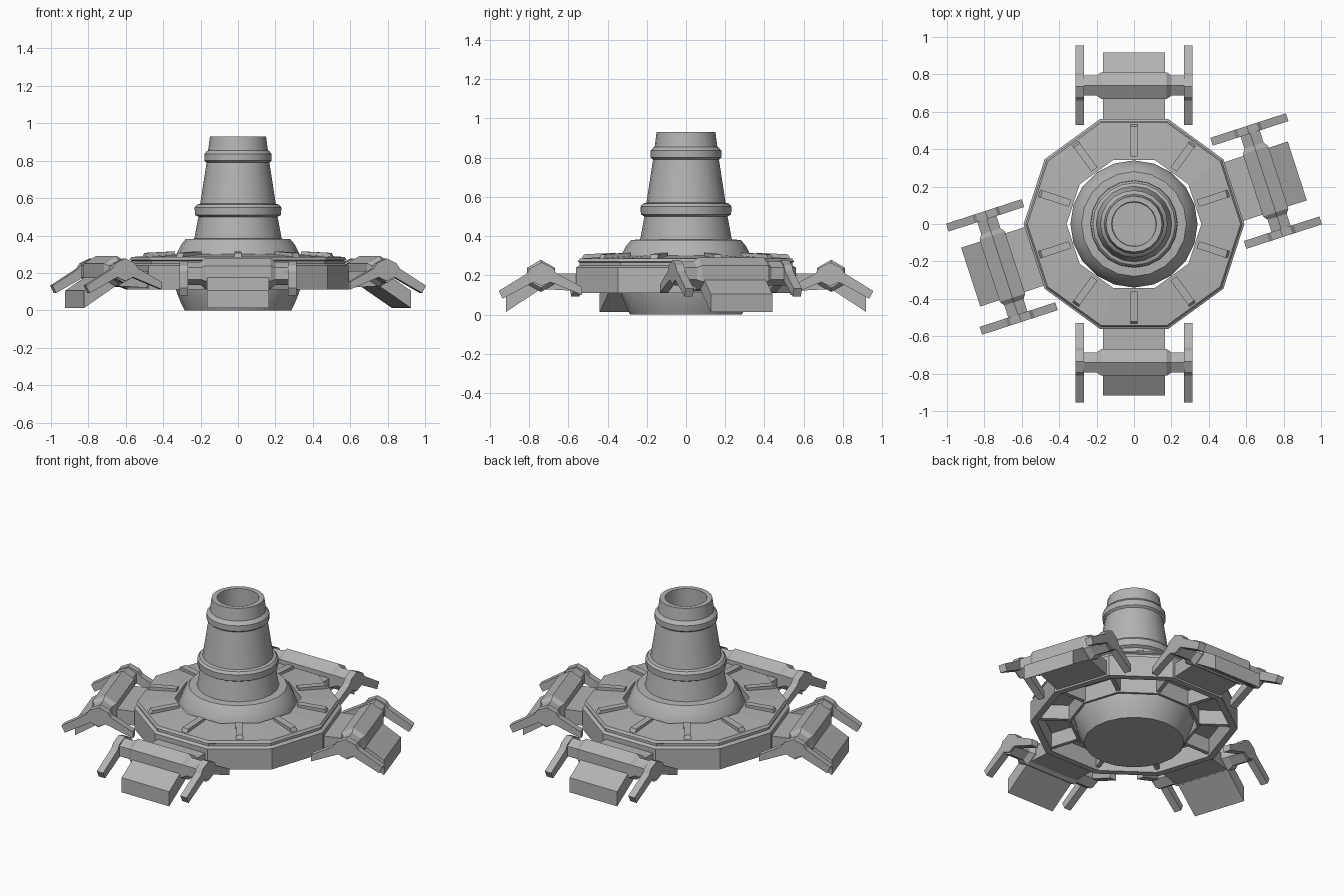
import bpy, bmesh, math
from mathutils import Matrix, Vector

cube = bpy.data.objects.get("Cube")
if cube:
    bpy.data.objects.remove(cube)

grey = bpy.data.materials.new("plain grey")
grey.use_nodes = True
grey.diffuse_color = (0.45, 0.45, 0.45, 1)
for node in grey.node_tree.nodes:
    if node.type == 'BSDF_PRINCIPLED':
        node.inputs["Base Color"].default_value = grey.diffuse_color


def finish(bm, name, matrix=Matrix(), smooth=False):
    """Turn a bmesh into a placed, coloured object."""
    bmesh.ops.recalc_face_normals(bm, faces=bm.faces)
    mesh = bpy.data.meshes.new(name)
    bm.to_mesh(mesh)
    bm.free()
    mesh.materials.append(grey)
    if smooth:
        mesh.shade_smooth()
        mesh.set_sharp_from_angle(angle=math.radians(32))
    obj = bpy.data.objects.new(name, mesh)
    obj.matrix_world = matrix
    bpy.context.collection.objects.link(obj)
    return obj


def lathe(name, profile, sides, closed=False, smooth=False):
    """Spin an (r, z) profile; closed joins its ends, r = 0 makes a pole."""
    bm = bmesh.new()
    rings = []
    for r, z in profile:
        if r == 0:
            rings.append([bm.verts.new((0, 0, z))] * sides)
        else:
            rings.append([bm.verts.new((r * math.cos(a), r * math.sin(a), z))
                          for a in (math.tau * i / sides for i in range(sides))])
    pairs = list(zip(rings, rings[1:]))
    if closed:
        pairs.append((rings[-1], rings[0]))
    for low, high in pairs:
        for i in range(sides):
            j = (i + 1) % sides
            corners = dict.fromkeys((low[i], low[j], high[j], high[i]))
            bm.faces.new(list(corners))
    return finish(bm, name, smooth=smooth)


def slab(name, outline, t0, t1, matrix):
    """Extrude a (radial, z) outline along the tangent from t0 to t1."""
    bm = bmesh.new()
    face = bm.faces.new([bm.verts.new((r, t0, z)) for r, z in outline])
    new = bmesh.ops.extrude_face_region(bm, geom=[face])["geom"]
    bmesh.ops.translate(bm, vec=Vector((0, t1 - t0, 0)),
                        verts=[v for v in new if isinstance(v, bmesh.types.BMVert)])
    return finish(bm, name, matrix)


def axle(name, r, z, sections, matrix):
    """Hexagonal bar along the tangent, given (tangent, radius) sections."""
    bm = bmesh.new()
    rings = [[bm.verts.new((r + rad * math.sin(k * math.pi / 3), t,
                            z + rad * math.cos(k * math.pi / 3)))
              for k in range(6)] for t, rad in sections]
    for a, b in zip(rings, rings[1:]):
        for i in range(6):
            j = (i + 1) % 6
            bm.faces.new((a[i], a[j], b[j], b[i]))
    bm.faces.new(rings[0])
    bm.faces.new(rings[-1])
    return finish(bm, name, matrix)


def turn(deg, lift=0):
    return Matrix.Translation((0, 0, lift)) @ Matrix.Rotation(math.radians(deg), 4, 'Z')


# Ten-sided platform, hollow underneath
lathe("platform", [(0.36, 0.30), (0.57, 0.285), (0.58, 0.27), (0.57, 0.265),
                   (0.57, 0.25), (0.59, 0.24), (0.59, 0.11), (0.55, 0.11),
                   (0.55, 0.22), (0.375, 0.22), (0.375, 0.12), (0.36, 0.12)],
      10, closed=True)

# Lower bowl and upper collar
lathe("bowl", [(0, 0), (0.285, 0), (0.305, 0.04), (0.325, 0.09), (0.34, 0.14),
               (0.34, 0.27), (0.325, 0.31), (0.305, 0.35), (0.28, 0.38),
               (0.2, 0.385), (0, 0.385)], 20, smooth=True)

# Tapered hollow tower with two raised bands
lathe("tower", [(0.235, 0.375), (0.212, 0.50), (0.23, 0.51), (0.232, 0.55),
                (0.22, 0.565), (0.202, 0.57), (0.168, 0.79), (0.18, 0.80),
                (0.18, 0.835), (0.168, 0.85), (0.16, 0.855), (0.15, 0.93),
                (0.12, 0.93), (0.115, 0.40), (0, 0.40)], 20, smooth=True)

# Radial ribs above the deck and stiffeners below it
for k in range(10):
    slab("deck_rib", [(0.36, 0.29), (0.36, 0.315), (0.52, 0.307), (0.535, 0.28)],
         -0.02, 0.02, turn(18 + 36 * k))
    slab("underside_stiffener", [(0.37, 0.13), (0.37, 0.225), (0.555, 0.225), (0.555, 0.13)],
         -0.012, 0.012, turn(36 * k))

# Four landing legs, each with a barrel, a foot and two claws
foot = [(0.545, 0.12), (0.545, 0.21), (0.75, 0.21), (0.79, 0.19),
        (0.918, 0.105), (0.918, 0.013), (0.74, 0.13)]
claw = [(0.53, 0.10), (0.53, 0.14), (0.66, 0.21), (0.68, 0.24), (0.735, 0.265),
        (0.79, 0.24), (0.81, 0.21), (0.955, 0.12), (0.935, 0.08),
        (0.78, 0.165), (0.735, 0.145), (0.69, 0.165)]
for angle, lift in ((18, 0.012), (90, 0), (198, 0.012), (270, 0)):
    place = turn(angle, lift)
    slab("leg_foot", foot, -0.165, 0.165, turn(angle))
    axle("leg_barrel", 0.74, 0.197, [(-0.3, 0.062), (-0.2, 0.062), (-0.175, 0.082),
                                     (0.175, 0.082), (0.2, 0.062), (0.3, 0.062)], place)
    for side in (-1, 1):
        slab("leg_claw", claw, side * 0.268, side * 0.312, place)
